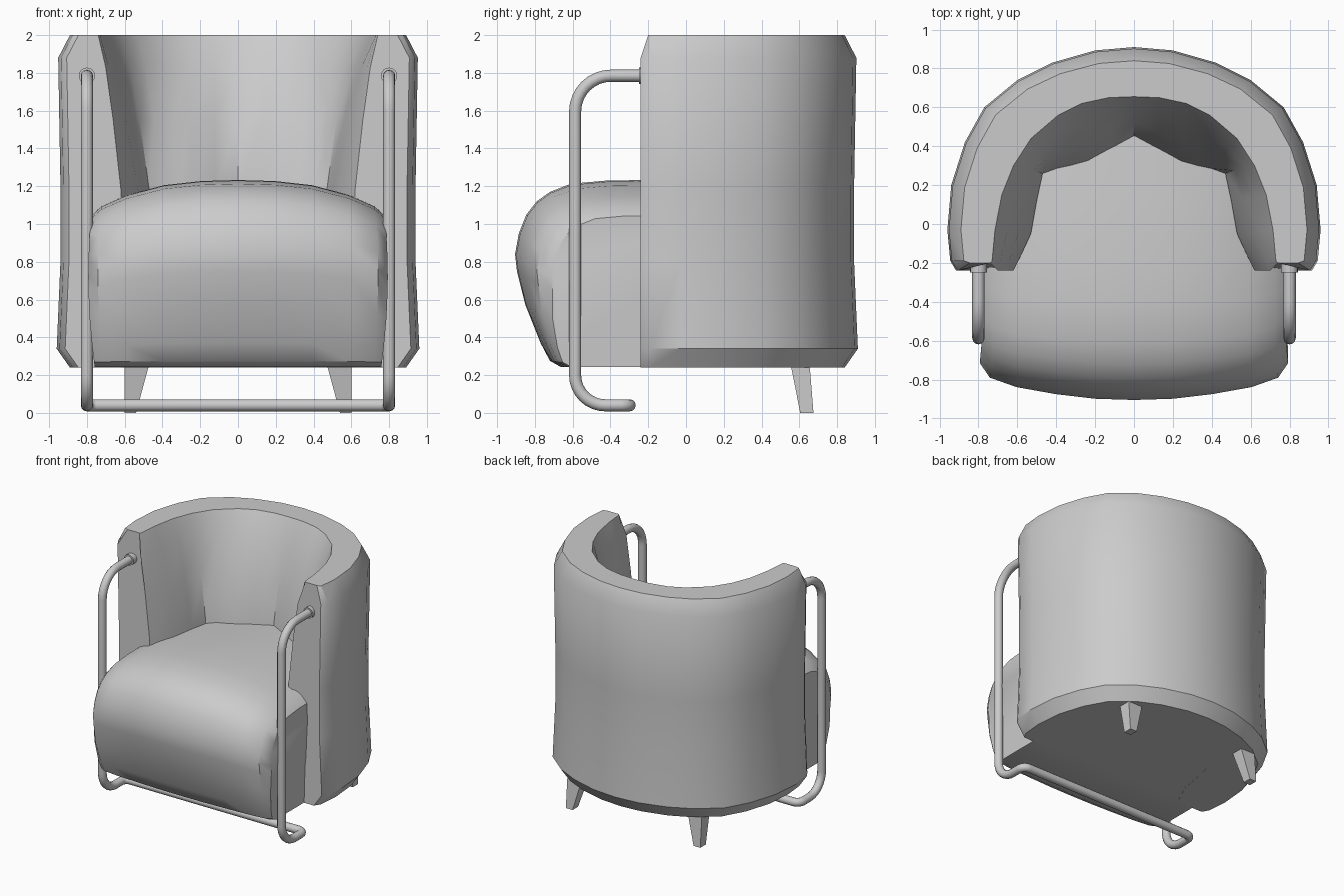
import bpy, math
from mathutils import Vector

if "Cube" in bpy.data.objects:
    bpy.data.objects.remove(bpy.data.objects["Cube"])


def finish(ob, angle=35):
    bpy.ops.object.select_all(action='DESELECT')
    ob.select_set(True)
    bpy.context.view_layer.objects.active = ob
    bpy.ops.object.mode_set(mode='EDIT')
    bpy.ops.mesh.select_all(action='SELECT')
    bpy.ops.mesh.normals_make_consistent(inside=False)
    bpy.ops.object.mode_set(mode='OBJECT')
    bpy.ops.object.shade_smooth_by_angle(angle=math.radians(angle))


def loft(name, rings, angle=35):
    """Skin a list of closed rings and cap both ends."""
    n = len(rings[0])
    verts = [p for r in rings for p in r]
    faces = [(i * n + j, i * n + (j + 1) % n, (i + 1) * n + (j + 1) % n, (i + 1) * n + j)
             for i in range(len(rings) - 1) for j in range(n)]
    faces += [tuple(range(n)), tuple(range(len(verts) - n, len(verts)))]
    me = bpy.data.meshes.new(name)
    me.from_pydata(verts, [], faces)
    ob = bpy.data.objects.new(name, me)
    bpy.context.collection.objects.link(ob)
    finish(ob, angle)
    return ob


def mirrored(rings):
    """Rings run from the side to the centre; add the other side."""
    return rings + [[(-x, y, z) for x, y, z in r] for r in rings[-2::-1]]


# Wrap-around back: outer edge, inner edge at the top, inner edge at the seat
stations = [
    ((.915, -.24), (.74, -.24), (.62, -.24)),
    ((.945, -.19), (.73, -.19), (.595, -.19)),
    ((.96, -.03), (.715, -.03), (.53, -.05)),
    ((.94, .20), (.68, .15), (.50, .12)),
    ((.87, .42), (.62, .30), (.47, .26)),
    ((.77, .60), (.53, .44), (.40, .285)),
    ((.60, .74), (.39, .56), (.32, .30)),
    ((.42, .83), (.27, .62), (.24, .32)),
    ((.20, .893), (.13, .65), (.12, .385)),
    ((0, .91), (0, .655), (0, .45)),
]
rings = []
for k, (o, t, b) in enumerate(stations):
    o, t, b = Vector(o), Vector(t), Vector(b)
    d = (t - o).normalized()
    ring = [(*(o + d * inset), z) for inset, z in
            ((.07, .24), (0, .34), (.02, .8), (.02, 1.2), (.008, 1.88), (.07, 2))]
    ring += [(*t.lerp(b, f), z) for f, z in ((0, 2), (.33, 1.83), (.66, 1.55), (1, 1.18), (1, .24))]
    if k == 0:  # soften the upper front corner
        ring = [(x, y + (.04 if z > 1.95 else 0), z) for x, y, z in ring]
    rings.append(ring)
loft("wraparound_back", mirrored(rings))

# Seat cushion: side profile swept across, shrinking toward both ends
profile = [(.5, .242), (-.2, .242), (-.66, .242), (-.72, .275), (-.77, .37), (-.85, .57),
           (-.895, .75), (-.905, .84), (-.885, .95), (-.845, 1.05), (-.79, 1.12),
           (-.72, 1.17), (-.61, 1.213), (-.42, 1.23), (-.2, 1.233), (.15, 1.22), (.5, 1.2)]
rings = []
for x, sy, sz in ((.785, .79, .81), (.735, .873, .86), (.6, .927, .92),
                  (.4, .967, .972), (.2, .993, .994), (0, 1, 1)):
    ring = []
    for y, z in profile:
        blend = min(1, .4 + 1.2 * (z - .24))
        h = .24 + (z - .24) * sz
        bulge = .008 - .035 * ((h - .72) / .48) ** 2
        ring.append((x + bulge * (x / .785) ** 2, y * (1 - (1 - sy) * blend), h))
    rings.append(ring)
loft("seat_cushion", mirrored(rings))


# Bent tube frame: arm loops joined by a floor bar
def fillet(path, radii, steps=8):
    out = [path[0]]
    for p, c, q, r in zip(path, path[1:], path[2:], radii):
        a, b = (p - c).normalized(), (q - c).normalized()
        for i in range(steps + 1):
            u = math.pi / 2 * i / steps
            out.append(c + a * r * (1 - math.sin(u)) + b * r * (1 - math.cos(u)))
    return out + [path[-1]]


half = [Vector(p) for p in ((.8, -.18, 1.785), (.8, -.587, 1.785), (.8, -.587, .04), (.8, -.298, .04))]
path = half + [Vector((-p.x, p.y, p.z)) for p in reversed(half)]
points = fillet(path, (.19, .16, .05, .05, .16, .19))
cu = bpy.data.curves.new("tube_frame", 'CURVE')
cu.dimensions = '3D'
cu.bevel_depth = .032
cu.bevel_resolution = 4
cu.use_fill_caps = True
sp = cu.splines.new('POLY')
sp.points.add(len(points) - 1)
for s, p in zip(sp.points, points):
    s.co = (*p, 1)
tube = bpy.data.objects.new("tube_frame", cu)
bpy.context.collection.objects.link(tube)
bpy.ops.object.select_all(action='DESELECT')
tube.select_set(True)
bpy.context.view_layer.objects.active = tube
bpy.ops.object.convert(target='MESH')
finish(bpy.context.object, 40)

for side, s in (("right", 1), ("left", -1)):
    # Collar where the tube enters the arm
    bpy.ops.mesh.primitive_cylinder_add(vertices=16, radius=.043, depth=.05,
                                        location=(s * .8, -.225, 1.785), rotation=(math.pi / 2, 0, 0))
    bpy.context.object.name = side + "_tube_collar"
    finish(bpy.context.object)
    # Tapered, splayed back leg
    leg = []
    for x0, x1, y0, y1, z in ((.54, .60, .605, .675, 0), (.472, .60, .555, .655, .25)):
        leg.append([(s * x, y, z) for x, y in ((x0, y0), (x1, y0), (x1, y1), (x0, y1))])
    loft(side + "_back_leg", leg)
